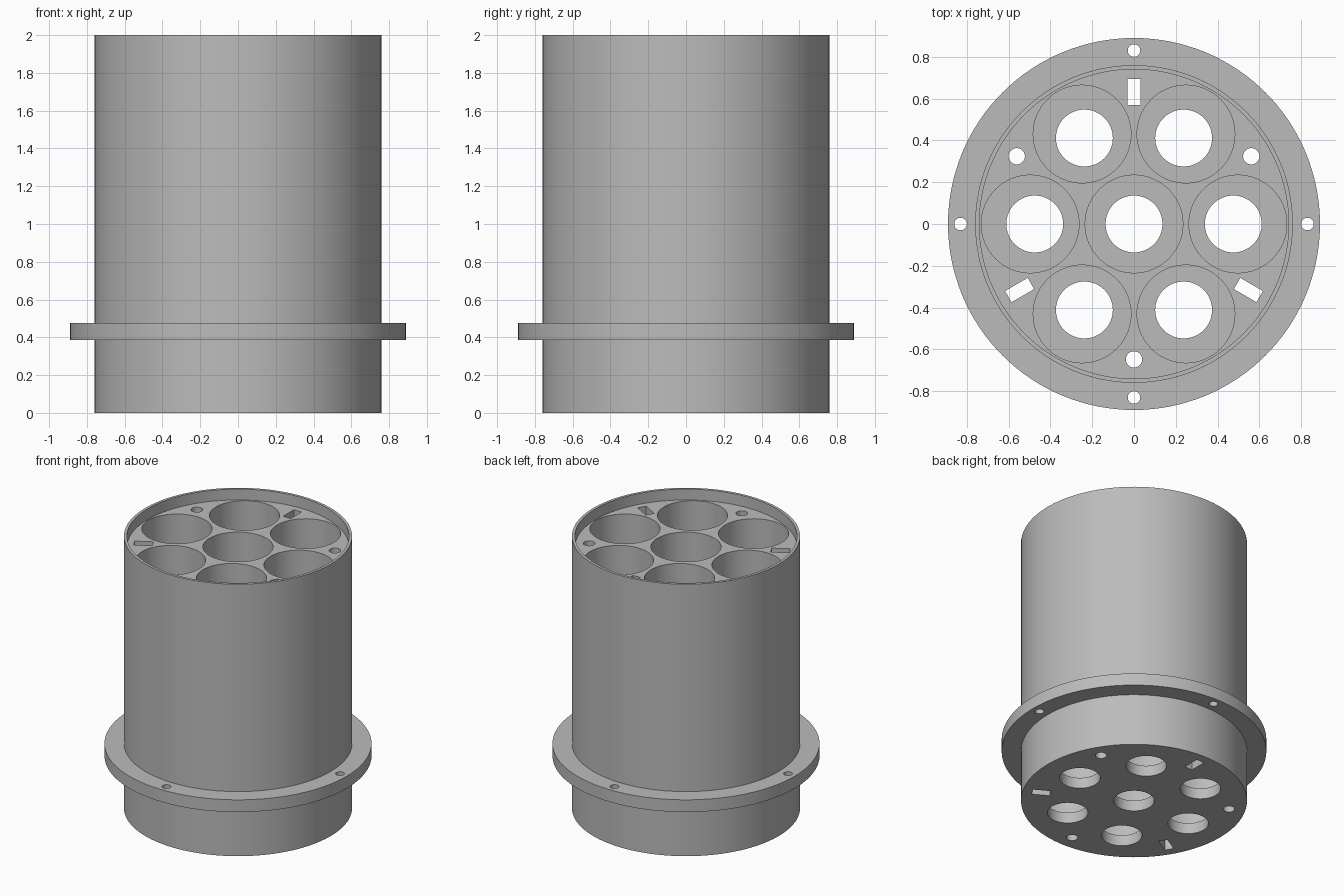
import bpy
import bmesh
from math import cos, sin, pi, radians
from mathutils import Matrix, Vector

if "Cube" in bpy.data.objects:
    bpy.data.objects.remove(bpy.data.objects["Cube"], do_unlink=True)

HEIGHT = 2.0
FLOOR = HEIGHT - 0.08      # floor of the shallow top recess
LIP = 0.08                 # thickness left under each wide bore

grey = bpy.data.materials.new("plain grey")
grey.use_nodes = True
colour = (0.5, 0.5, 0.5, 1)
grey.diffuse_color = colour
grey.node_tree.nodes["Principled BSDF"].inputs["Base Color"].default_value = colour


def make_object(name, bm):
    bmesh.ops.recalc_face_normals(bm, faces=bm.faces)
    mesh = bpy.data.meshes.new(name)
    bm.to_mesh(mesh)
    bm.free()
    mesh.materials.append(grey)
    obj = bpy.data.objects.new(name, mesh)
    bpy.context.collection.objects.link(obj)
    return obj


def lathe(name, profile, sides=128):
    """Solid of revolution whose first and last rings are capped."""
    bm = bmesh.new()
    rings = [[bm.verts.new((r * cos(2 * pi * i / sides), r * sin(2 * pi * i / sides), z))
              for i in range(sides)] for r, z in profile]
    for low, high in zip(rings, rings[1:]):
        for i in range(sides):
            j = (i + 1) % sides
            bm.faces.new((low[i], low[j], high[j], high[i]))
    bm.faces.new(rings[0])
    bm.faces.new(rings[-1])
    return make_object(name, bm)


def polar(distance, degrees):
    return Vector((cos(radians(degrees)), sin(radians(degrees)), 0)) * distance


def add_pin(bm, centre, radius, bottom, top, sides=64):
    place = Matrix.Translation(centre + Vector((0, 0, (bottom + top) / 2)))
    bmesh.ops.create_cone(bm, cap_ends=True, segments=sides, radius1=radius,
                          radius2=radius, depth=top - bottom, matrix=place)


def cut(target, cutter):
    mod = target.modifiers.new("cut", 'BOOLEAN')
    mod.operation = 'DIFFERENCE'
    mod.solver = 'EXACT'
    mod.object = cutter
    bpy.context.view_layer.objects.active = target
    bpy.ops.object.modifier_apply(modifier=mod.name)
    bpy.data.objects.remove(cutter, do_unlink=True)


# Barrel with its flange and recessed top
housing = lathe("flanged_housing", [
    (0.76, 0), (0.76, 0.385), (0.89, 0.385), (0.89, 0.475),
    (0.76, 0.475), (0.76, HEIGHT), (0.74, HEIGHT), (0.74, FLOOR)])

# Seven wide bores that stop above the bottom lip
bm = bmesh.new()
add_pin(bm, Vector(), 0.234, LIP, HEIGHT + 0.1)
for k in range(6):
    add_pin(bm, polar(0.497, 60 * k), 0.234, LIP, HEIGHT + 0.1)
cut(housing, make_object("bore_cutter", bm))

# Narrow holes through the lip, pin holes, bolt holes and slots
bm = bmesh.new()
add_pin(bm, Vector(), 0.136, -0.1, 1)
for k in range(6):
    add_pin(bm, polar(0.475, 60 * k), 0.136, -0.1, 1)
for k in range(3):
    add_pin(bm, polar(0.648, 30 + 120 * k), 0.039, -0.1, HEIGHT + 0.1, 32)
    angle = 90 + 120 * k
    place = (Matrix.Translation(polar(0.632, angle) + Vector((0, 0, HEIGHT / 2)))
             @ Matrix.Rotation(radians(angle), 4, 'Z')
             @ Matrix.Diagonal((0.125, 0.062, HEIGHT + 0.2, 1)))
    bmesh.ops.create_cube(bm, size=1, matrix=place)
for k in range(4):
    add_pin(bm, polar(0.83, 90 * k), 0.03, 0.3, 0.6, 32)
cut(housing, make_object("hole_cutter", bm))

# Smooth round walls, crisp edges
bpy.ops.object.select_all(action='DESELECT')
housing.select_set(True)
bpy.context.view_layer.objects.active = housing
bpy.ops.object.shade_smooth_by_angle(angle=radians(30))
